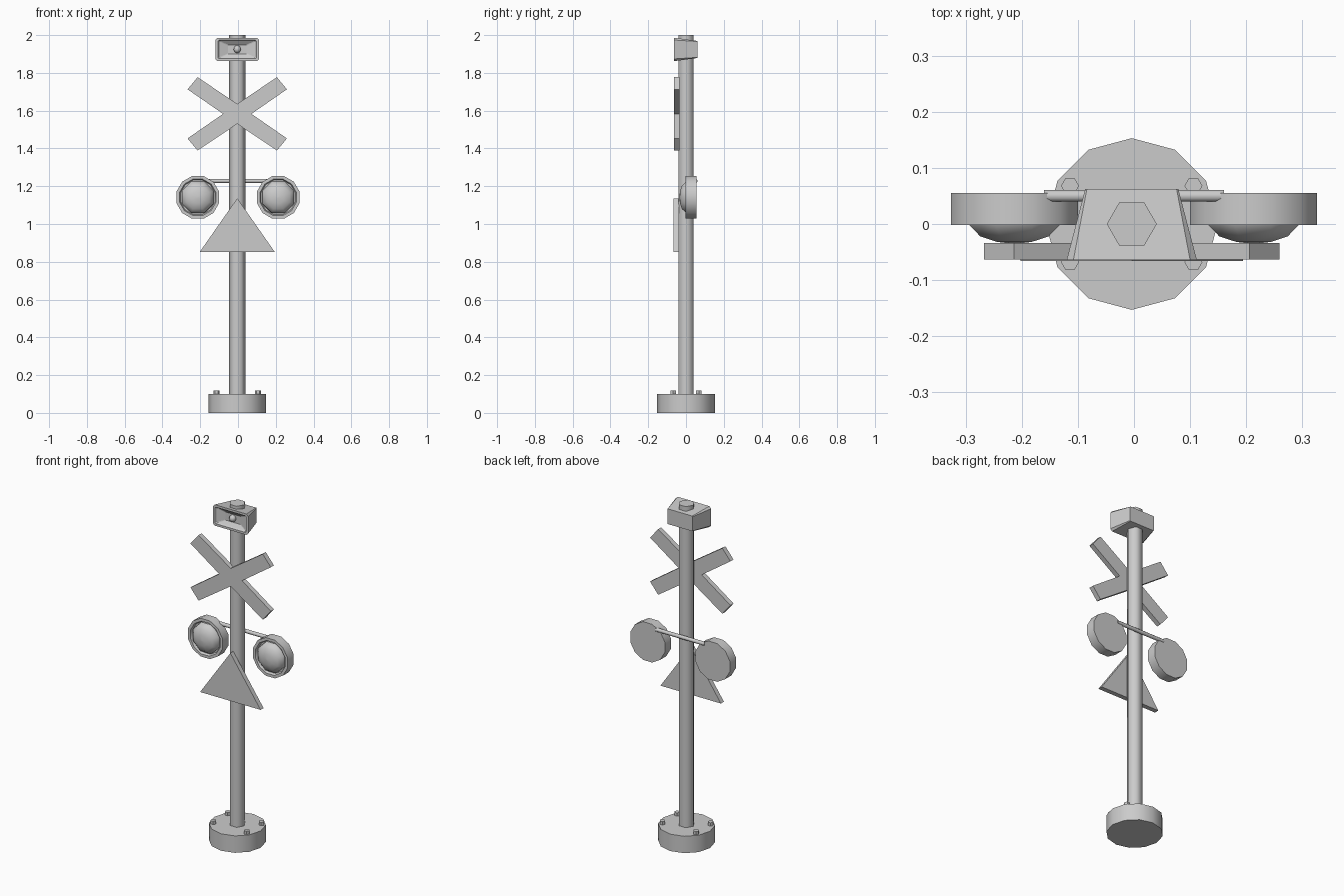
import bpy
import bmesh
from math import cos, sin, pi, radians
from mathutils import Matrix, Vector

if "Cube" in bpy.data.objects:
    bpy.data.objects.remove(bpy.data.objects["Cube"])

CX = -0.004  # centre line of the post

grey = bpy.data.materials.new("light grey")
grey.use_nodes = True
grey.diffuse_color = (0.6, 0.6, 0.6, 1)
grey.node_tree.nodes["Principled BSDF"].inputs["Base Color"].default_value = (0.6, 0.6, 0.6, 1)


def finish(name, bm, matrix=Matrix(), smooth=0):
    bmesh.ops.recalc_face_normals(bm, faces=bm.faces)
    mesh = bpy.data.meshes.new(name)
    bm.to_mesh(mesh)
    bm.free()
    mesh.transform(matrix)
    mesh.materials.append(grey)
    if smooth:
        mesh.shade_smooth()
        mesh.set_sharp_from_angle(angle=radians(smooth))
    obj = bpy.data.objects.new(name, mesh)
    bpy.context.collection.objects.link(obj)
    return obj


def loft(name, rings, matrix=Matrix(), smooth=0):
    """Bridge equal rings of points and cap both ends."""
    bm = bmesh.new()
    loops = [[bm.verts.new(p) for p in ring] for ring in rings]
    n = len(loops[0])
    for a, b in zip(loops, loops[1:]):
        for i in range(n):
            j = (i + 1) % n
            bm.faces.new((a[i], a[j], b[j], b[i]))
    bm.faces.new(loops[0])
    bm.faces.new(loops[-1])
    return finish(name, bm, matrix, smooth)


def lathe(name, profile, sides, matrix, turn=0, smooth=35):
    """Spin (radius, height) pairs around local z."""
    angles = [radians(turn) + 2 * pi * i / sides for i in range(sides)]
    rings = [[(r * cos(a), r * sin(a), h) for a in angles] for r, h in profile]
    return loft(name, rings, matrix, smooth)


def plate(name, outline, z, front, back):
    """Extrude an (x, z) outline along y."""
    rings = [[(CX + x, y, z + h) for x, h in outline] for y in (front, back)]
    return loft(name, rings)


def at(x, y, z, axis=None):
    m = Matrix.Translation((x, y, z))
    if axis == "front":
        m = m @ Matrix.Rotation(pi / 2, 4, "X")
    if axis == "side":
        m = m @ Matrix.Rotation(pi / 2, 4, "Y")
    return m


# Base, bolts and post
lathe("base", [(0.153, 0), (0.153, 0.1)], 12, at(CX, 0, 0))
for sx, side in ((-1, "right"), (1, "left")):
    for sy, end in ((-1, "front"), (1, "back")):
        lathe(f"bolt_{end}_{side}", [(0.016, 0.09), (0.016, 0.119)], 6,
              at(CX + sx * 0.11, sy * 0.068, 0))
lathe("post", [(0.0445, 0.09), (0.0445, 2.0)], 6, at(CX, 0, 0), smooth=65)

# Crossed boards, mirrored from one quarter
quarter = [(0.075, 0), (0.263, 0.13), (0.21, 0.194), (0, 0.053)]
half = quarter + [(-x, z) for x, z in quarter[-2::-1]]
cross = half + [(x, -z) for x, z in half[-2:0:-1]]
plate("crossed_boards", cross, 1.583, -0.063, -0.034)

# Triangular sign
plate("triangle_sign", [(-0.198, 0), (0.198, 0), (0, 0.283)], 0.853, -0.066, -0.038)

# Lamps: housing with a raised rim, and a domed lens
for s, side in ((-1, "right"), (1, "left")):
    m = at(s * 0.213, 0, 1.141, "front")
    lathe(f"lamp_housing_{side}",
          [(0.117, -0.055), (0.117, 0.002), (0.1, 0.002), (0.094, -0.012)], 12, m, turn=15)
    lathe(f"lamp_lens_{side}",
          [(0.091, -0.014), (0.089, 0), (0.066, 0.022), (0.033, 0.032), (0.004, 0.035)],
          8, m, turn=22.5, smooth=65)
lathe("lamp_arm", [(0.011, -0.16), (0.011, 0.16)], 8, at(CX + 0.004, 0.05, 1.228, "side"),
      turn=22.5, smooth=50)


# Horn: tapered box with clipped corners and a sunken mouth
def clipped(w, h, c, y):
    corner = [(w, h - c), (w - c, h)]
    pts = corner + [(-x, z) for x, z in reversed(corner)]
    pts += [(-x, -z) for x, z in pts]
    return [(x, y, z) for x, z in pts]


loft("horn", [clipped(0.083, 0.045, 0.003, 0.062), clipped(0.116, 0.062, 0.012, -0.064),
              clipped(0.101, 0.049, 0.005, -0.064), clipped(0.094, 0.044, 0.004, -0.055),
              clipped(0.05, 0.024, 0.003, -0.04)], at(CX, 0, 1.924))
bm = bmesh.new()
bmesh.ops.create_uvsphere(bm, u_segments=10, v_segments=8, radius=0.02)
finish("horn_driver", bm, at(CX, -0.043, 1.925), 50)
